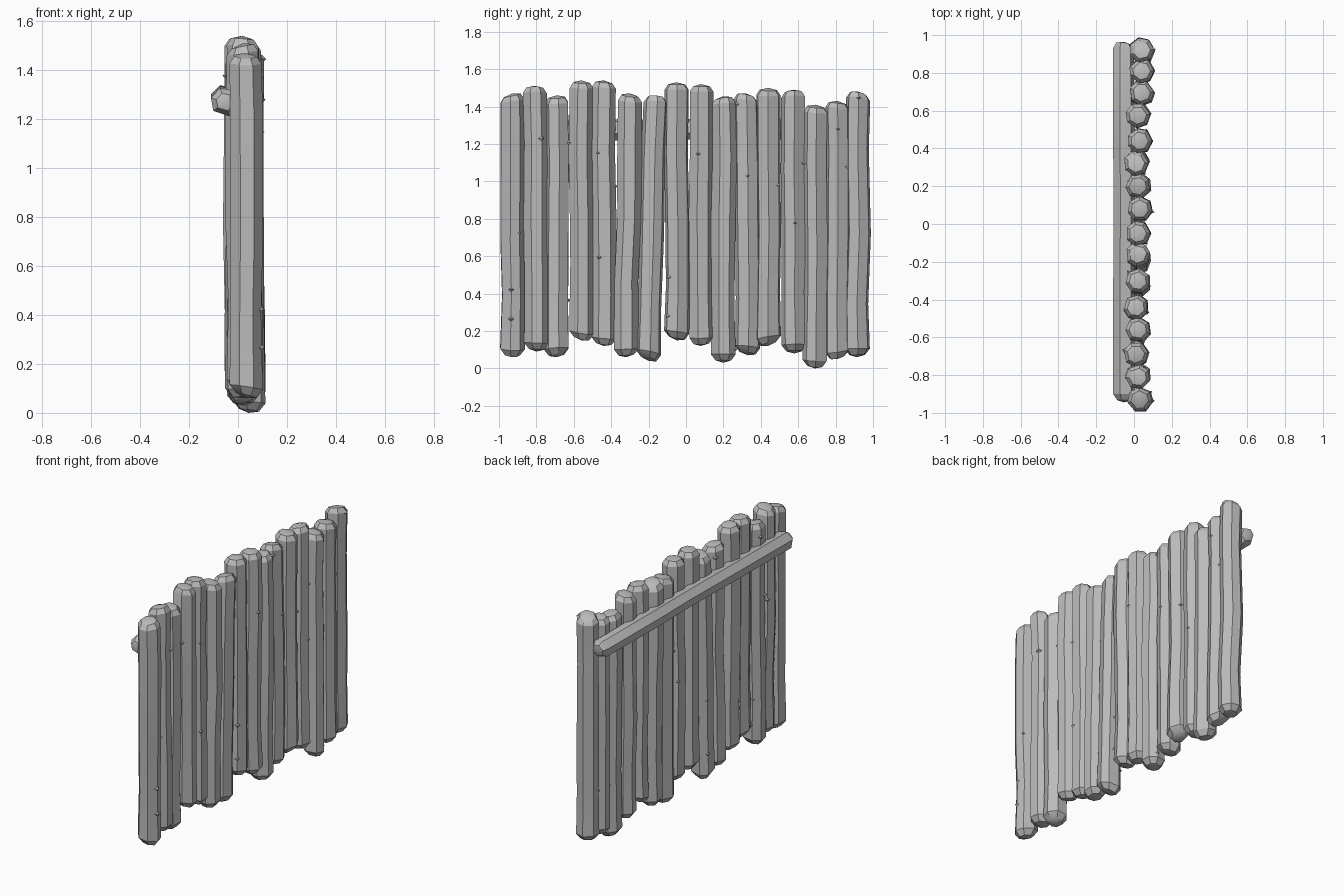
import bpy, bmesh, math, random
from mathutils import Vector

if "Cube" in bpy.data.objects:
    bpy.data.objects.remove(bpy.data.objects["Cube"])

random.seed(7)
wood = bpy.data.materials.new("grey wood")
wood.diffuse_color = (0.5, 0.5, 0.5, 1)
wood.use_nodes = True
wood.node_tree.nodes["Principled BSDF"].inputs["Base Color"].default_value = wood.diffuse_color


def add_knot(bm, pos, out, axis, size):
    # small pyramid-shaped twig stub sitting on the bark
    side = axis.cross(out)
    base = [bm.verts.new(pos - out * 0.008 + axis * (size * 1.3 * a) + side * (size * b))
            for a, b in ((1, 0), (0, 1), (-1, 0), (0, -1))]
    tip = bm.verts.new(pos + out * size * 0.7)
    for i in range(4):
        bm.faces.new((base[i], base[(i + 1) % 4], tip))
    bm.faces.new(base[::-1])


def make_log(name, start, end, r, sides, bend, knots, phase):
    # faceted log with chamfered, slightly domed ends
    a, b = Vector(start), Vector(end)
    axis = (b - a).normalized()
    u = axis.cross(Vector((0, 1, 0)) if abs(axis.y) < 0.7 else Vector((0, 0, 1))).normalized()
    v = axis.cross(u)
    length = (b - a).length
    bm = bmesh.new()
    mids = [random.uniform(f - 0.07, f + 0.07) * length for f in (0.25, 0.5, 0.75)]
    stations = [(0.012, 0.62), (0.045, 1.0)] + [(m, random.uniform(0.92, 1.0)) for m in mids] \
        + [(length - 0.04, 0.96), (length - 0.012, 0.68)]
    ang = [phase + 2 * math.pi * (i + random.uniform(-0.12, 0.12)) / sides for i in range(sides)]
    tilt = [random.uniform(-0.012, 0.012) for _ in range(4)]
    rings, centres = [], []
    for k, (d, s) in enumerate(stations):
        off = Vector((0, 0, 0))
        if 2 <= k <= 4:
            off = u * random.uniform(-bend, bend) + v * random.uniform(-bend, bend)
        c = a + axis * d + off
        centres.append(c)
        ring = []
        for t in ang:
            slope = 0
            if k < 2:
                slope = tilt[0] * math.cos(t) + tilt[1] * math.sin(t)
            elif k > 4:
                slope = tilt[2] * math.cos(t) + tilt[3] * math.sin(t)
            ring.append(bm.verts.new(c + (u * math.cos(t) + v * math.sin(t)) * r * s + axis * slope))
        rings.append(ring)
    for lo, hi in zip(rings, rings[1:]):
        for i in range(sides):
            j = (i + 1) % sides
            bm.faces.new((lo[i], lo[j], hi[j], hi[i]))
    bot, top = bm.verts.new(a), bm.verts.new(b)
    for i in range(sides):
        j = (i + 1) % sides
        bm.faces.new((rings[0][j], rings[0][i], bot))
        bm.faces.new((rings[-1][i], rings[-1][j], top))
    for _ in range(knots):
        k = random.randint(1, 4)
        f = random.random()
        i = random.randrange(sides)
        c = centres[k].lerp(centres[k + 1], f)
        p = rings[k][i].co.lerp(rings[k + 1][i].co, f)
        out = p - c
        out = (out - axis * out.dot(axis)).normalized()
        add_knot(bm, p, out, axis, random.uniform(0.012, 0.018))
    bmesh.ops.recalc_face_normals(bm, faces=bm.faces[:])
    mesh = bpy.data.meshes.new(name)
    bm.to_mesh(mesh)
    bm.free()
    mesh.materials.append(wood)
    ob = bpy.data.objects.new(name, mesh)
    bpy.context.collection.objects.link(ob)
    return ob


# upright logs: x, y at bottom, y at top, bottom z, top z
uprights = [
    (.03, -.93, -.93, .06, 1.47), (.02, -.80, -.81, .09, 1.51),
    (.01, -.69, -.69, .06, 1.46), (.02, -.56, -.56, .15, 1.54),
    (.01, -.44, -.44, .12, 1.54), (.02, -.32, -.30, .06, 1.47),
    (.02, -.20, -.16, .04, 1.46), (.02, -.05, -.05, .15, 1.53),
    (.03, .08, .08, .12, 1.52), (.02, .20, .20, .03, 1.455),
    (.01, .33, .32, .07, 1.47), (.03, .44, .44, .12, 1.50),
    (.02, .58, .575, .08, 1.49), (.04, .69, .695, 0, 1.41),
    (.04, .81, .81, .05, 1.43), (.04, .915, .92, .06, 1.48),
]
parts = []
for n, (x, y0, y1, z0, z1) in enumerate(uprights):
    parts.append(make_log(f"upright_log_{n + 1}", (x + 0.003, y0, z0), (x, y1, z1),
                          0.069, 7, 0.006, random.randint(2, 3), random.uniform(0, 6)))

# horizontal rail behind the uprights
parts.append(make_log("cross_rail", (-.053, -.945, 1.27), (-.055, .965, 1.285), 0.06, 6, 0.002, 1, 0.3))

for ob in parts:
    ob.select_set(True)
bpy.context.view_layer.objects.active = parts[0]
bpy.ops.object.shade_smooth_by_angle(angle=math.radians(30))
